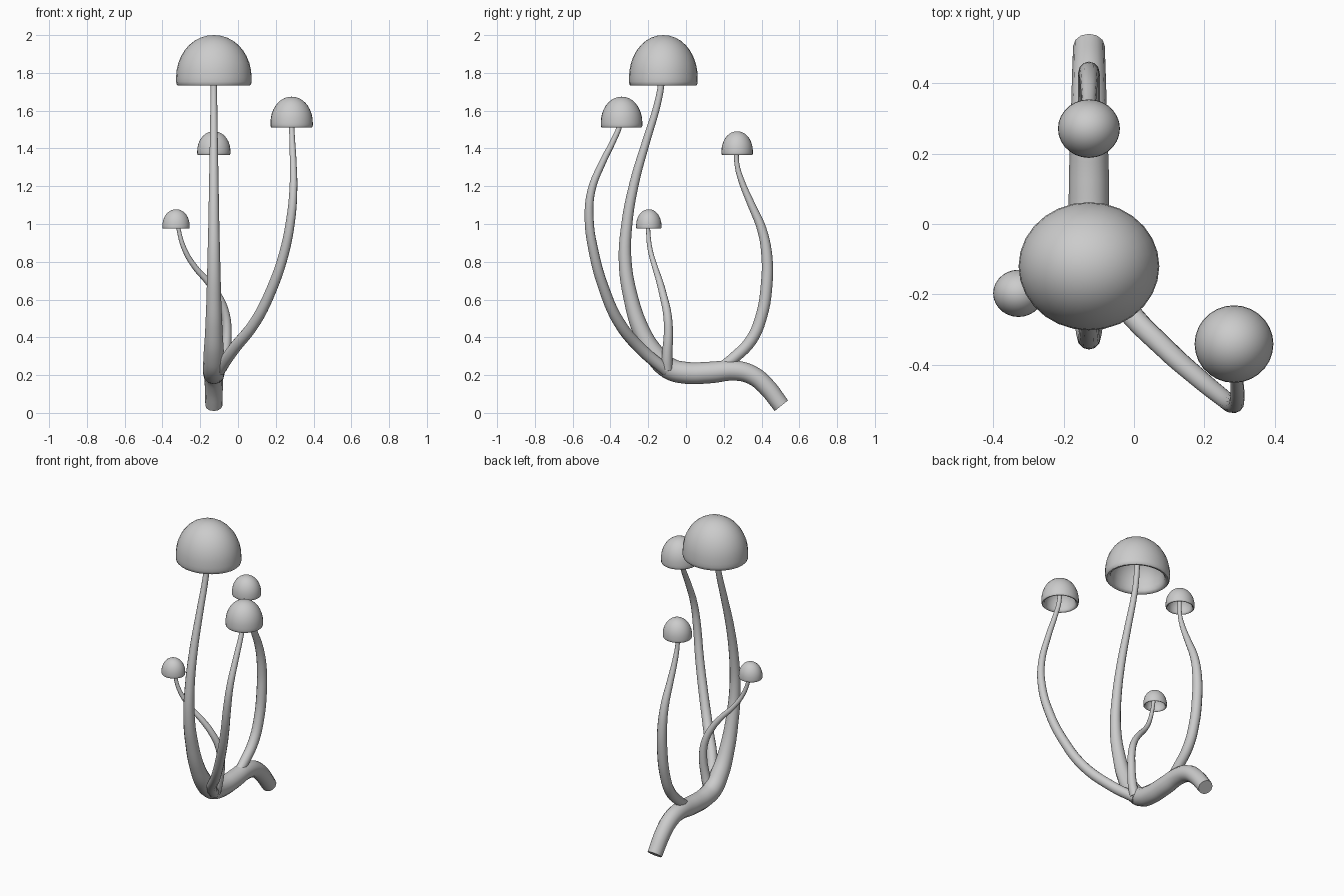
import bpy, bmesh, math
from mathutils import Vector


def stem(name, pts):
    """Tapered tube through (x, y, z, radius) points."""
    cu = bpy.data.curves.new(name, 'CURVE')
    cu.dimensions = '3D'
    cu.bevel_depth = 1.0
    cu.bevel_resolution = 4
    cu.resolution_u = 5
    cu.use_fill_caps = True
    sp = cu.splines.new('BEZIER')
    sp.bezier_points.add(len(pts) - 1)
    for bp, (x, y, z, r) in zip(sp.bezier_points, pts):
        bp.co = (x, y, z)
        bp.radius = r
        bp.handle_left_type = bp.handle_right_type = 'AUTO'
    ob = bpy.data.objects.new(name, cu)
    bpy.context.collection.objects.link(ob)
    finish(ob, True)


def finish(ob, convert=False):
    bpy.ops.object.select_all(action='DESELECT')
    ob.select_set(True)
    bpy.context.view_layer.objects.active = ob
    if convert:
        bpy.ops.object.convert(target='MESH')
    bpy.ops.object.shade_smooth_by_angle(angle=math.radians(50))


def cap(name, x, y, z0, z1, rx, ry, n=28):
    """Hollow dome with a rounded lip, spun from a profile."""
    prof = [(0, 1)]
    for i in range(1, 10):                       # outer dome
        a = math.pi / 2 * i / 9
        prof.append((math.sin(a) ** 0.97, 0.16 + 0.84 * math.cos(a)))
    prof += [(1.0, 0.08), (0.985, 0.025), (0.95, 0), (0.89, 0.005), (0.84, 0.05)]
    for i in range(7):                           # hollow underside
        a = math.pi / 2 * (1 - i / 7)
        prof.append((0.82 * math.sin(a), 0.13 + 0.65 * math.cos(a)))
    prof.append((0, 0.78))
    bm = bmesh.new()
    vs = [bm.verts.new((r, 0, h)) for r, h in prof]
    es = [bm.edges.new(p) for p in zip(vs, vs[1:])]
    bmesh.ops.spin(bm, geom=vs + es, cent=(0, 0, 0), axis=(0, 0, 1),
                   angle=2 * math.pi, steps=n)
    bmesh.ops.remove_doubles(bm, verts=bm.verts, dist=1e-4)
    bmesh.ops.recalc_face_normals(bm, faces=bm.faces)
    for v in bm.verts:
        v.co = Vector((x + v.co.x * rx, y + v.co.y * ry, z0 + v.co.z * (z1 - z0)))
    me = bpy.data.meshes.new(name)
    bm.to_mesh(me)
    bm.free()
    ob = bpy.data.objects.new(name, me)
    bpy.context.collection.objects.link(ob)
    finish(ob)


X = -0.128
# Main stem: root end, horizontal run, then up to the largest cap
stem("main_stem", [(X, y, z, r) for y, z, r in [
    (0.505, 0.038, 0.045), (0.42, 0.145, 0.048), (0.35, 0.2, 0.05), (0.26, 0.224, 0.053),
    (0.13, 0.214, 0.057), (0, 0.212, 0.058), (-0.09, 0.236, 0.058), (-0.17, 0.315, 0.054),
    (-0.235, 0.43, 0.046), (-0.29, 0.6, 0.039), (-0.322, 0.8, 0.034), (-0.313, 1.0, 0.029),
    (-0.273, 1.22, 0.025), (-0.21, 1.44, 0.021), (-0.15, 1.64, 0.018), (-0.13, 1.75, 0.017),
    (-0.12, 1.95, 0.016)]])

# Right front stem
stem("right_stem", [
    (-0.1, -0.105, 0.225, 0.032), (-0.025, -0.235, 0.335, 0.032), (0.09, -0.355, 0.48, 0.030),
    (0.18, -0.435, 0.66, 0.028), (0.245, -0.488, 0.85, 0.026), (0.28, -0.513, 1.03, 0.024),
    (0.293, -0.50, 1.18, 0.021), (0.292, -0.44, 1.33, 0.018), (0.287, -0.38, 1.45, 0.015),
    (0.284, -0.352, 1.52, 0.014), (0.283, -0.343, 1.638, 0.013)])

# Back stem
stem("back_stem", [(X, y, z, r) for y, z, r in [
    (0.18, 0.235, 0.028), (0.25, 0.288, 0.030), (0.345, 0.385, 0.031), (0.40, 0.515, 0.031),
    (0.427, 0.68, 0.031), (0.428, 0.83, 0.029), (0.402, 0.97, 0.025), (0.345, 1.105, 0.020),
    (0.293, 1.23, 0.016), (0.27, 1.315, 0.013), (0.267, 1.38, 0.012), (0.268, 1.465, 0.012)]])

# Small left stem
stem("left_stem", [
    (-0.09, -0.1, 0.23, 0.030), (-0.072, -0.1, 0.3, 0.028), (-0.058, -0.093, 0.43, 0.024),
    (-0.068, -0.1, 0.53, 0.022), (-0.105, -0.12, 0.62, 0.020), (-0.155, -0.138, 0.69, 0.018),
    (-0.23, -0.165, 0.775, 0.015), (-0.283, -0.19, 0.865, 0.013), (-0.312, -0.2, 0.96, 0.011),
    (-0.325, -0.2, 1.055, 0.011)])

# Mushroom caps
cap("main_cap", X, -0.12, 1.732, 2.0, 0.2, 0.182, 28)
cap("right_cap", 0.284, -0.341, 1.51, 1.674, 0.112, 0.11)
cap("back_cap", X, 0.271, 1.365, 1.491, 0.088, 0.083)
cap("left_cap", -0.328, -0.197, 0.975, 1.078, 0.072, 0.067)
